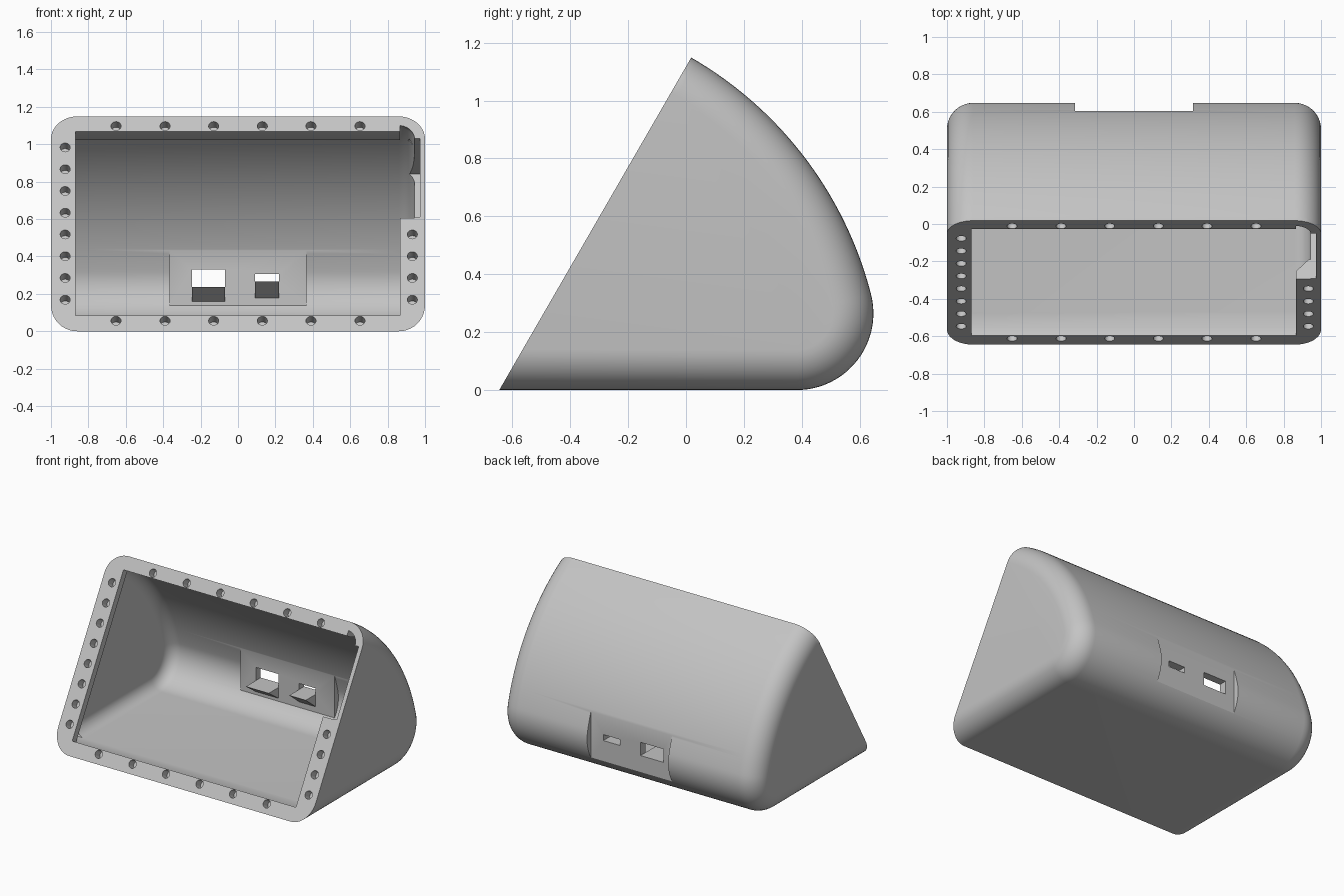
import bpy, bmesh
from math import sin, cos, pi, radians, sqrt
from mathutils import Matrix, Vector

if "Cube" in bpy.data.objects:
    bpy.data.objects.remove(bpy.data.objects["Cube"], do_unlink=True)

REACH = 1.326      # slanted front length and radius of the curved back
TOE = -0.645       # y of the lower front edge
HEEL = 0.265       # radius of the lower back edge
ROUND = 0.14       # radius of the end edges
WALL = 0.055
SLANT = Matrix.Translation((0, TOE, 0)) @ Matrix.Rotation(radians(60), 4, "X")
OUT = SLANT.to_3x3() @ Vector((0, 0, 1))
UP = SLANT.to_3x3() @ Vector((0, 1, 0))

grey = bpy.data.materials.new("light grey plastic")
grey.use_nodes = True
colour = (0.55, 0.55, 0.55, 1)
grey.diffuse_color = colour
grey.node_tree.nodes["Principled BSDF"].inputs["Base Color"].default_value = colour


def finish(name, bm):
    bmesh.ops.recalc_face_normals(bm, faces=bm.faces)
    mesh = bpy.data.meshes.new(name)
    bm.to_mesh(mesh)
    bm.free()
    mesh.materials.append(grey)
    ob = bpy.data.objects.new(name, mesh)
    bpy.context.collection.objects.link(ob)
    return ob


def loft(bm, rings):
    """Closed skin through rings of equal length, capped at both ends."""
    rows = [[bm.verts.new(p) for p in ring] for ring in rings]
    n = len(rows[0])
    for a, b in zip(rows, rows[1:]):
        for i in range(n):
            j = (i + 1) % n
            bm.faces.new((a[i], a[j], b[j], b[i]))
    bm.faces.new(rows[0][::-1])
    bm.faces.new(rows[-1])


def rect(x0, x1, y0, y1, z):
    return [(x0, y0, z), (x1, y0, z), (x1, y1, z), (x0, y1, z)]


def box(bm, x, y, z):
    loft(bm, [rect(*x, *y, h) for h in z])


def profile():
    """Side outline as (point, outward normal) pairs, open at the front."""
    yc = TOE + sqrt((REACH - HEEL) ** 2 - HEEL ** 2)
    meet = math_angle = Vector((yc - TOE, HEEL)).angle_signed(Vector((1, 0)))
    pts = [(Vector((-1, 0)), Vector((0, -1)))]
    for i in range(25):
        a = -pi / 2 + (meet + pi / 2) * i / 24
        n = Vector((cos(a), sin(a)))
        pts.append((Vector((yc, HEEL)) + n * HEEL, n))
    for i in range(1, 41):
        a = meet + (pi / 3 - meet) * i / 40
        n = Vector((cos(a), sin(a)))
        pts.append((Vector((TOE, 0)) + n * REACH, n))
    p, n = pts[-1]
    pts.append((p + Vector((-n.y, n.x)) * 0.4, n))
    return pts


def pod(inset, cuts):
    """Rounded body shrunk by inset, then trimmed by (point, normal) planes."""
    bm = bmesh.new()
    r = ROUND - inset
    stations = [(1 - ROUND + r * sin(a), inset + r * (1 - cos(a)))
                for a in [pi / 2 * i / 10 for i in range(11)]]
    stations = [(-x, d) for x, d in stations[::-1]] + stations
    outline = profile()
    loft(bm, [[(x, *(p - n * d)) for p, n in outline] for x, d in stations])
    for co, no in cuts:
        geom = bm.verts[:] + bm.edges[:] + bm.faces[:]
        cut = bmesh.ops.bisect_plane(bm, geom=geom, plane_co=co, plane_no=no,
                                     clear_outer=True)["geom_cut"]
        edges = [e for e in cut if isinstance(e, bmesh.types.BMEdge)]
        bmesh.ops.edgeloop_fill(bm, edges=edges)
    return bm


def subtract(target, cutter):
    cutter.hide_render = True
    mod = target.modifiers.new("cut", "BOOLEAN")
    mod.operation, mod.solver, mod.object = "DIFFERENCE", "EXACT", cutter
    bpy.context.view_layer.objects.active = target
    bpy.ops.object.modifier_apply(modifier=mod.name)
    bpy.data.objects.remove(cutter, do_unlink=True)


def slanted(bm):
    bmesh.ops.transform(bm, matrix=SLANT, verts=bm.verts)
    return bm


# Outer body and main cavity, keeping a thick pad behind the ports
toe = Vector((0, TOE, 0))
housing = finish("housing", pod(0, [(toe, OUT)]))
cavity = finish("cavity_cutter", pod(WALL, [(toe - OUT * 0.12, OUT)]))
pad = bmesh.new()
box(pad, (-0.365, 0.365), (0.55, 0.9), (-0.2, 0.8))
subtract(cavity, finish("pad_cutter", pad))
subtract(housing, cavity)

# Front opening with a lip that flares out behind
opening = bmesh.new()
loft(opening, [rect(-0.87, 0.867, 0.097, 1.234, 0.1),
               rect(-0.87, 0.867, 0.097, 1.234, -0.05),
               rect(-0.935, 0.935, 0.137, 1.25, -0.123)])
subtract(housing, finish("opening_cutter", slanted(opening)))

# Gap in the lip on the left side, and the shallow slot beside it
gap = pod(WALL + 0.001, [(toe + OUT * 0.1, OUT), (toe - OUT * 0.14, -OUT),
                         (toe + UP * 0.7, -UP), (Vector((0.865, 0, 0)), Vector((-1, 0, 0)))])
subtract(housing, finish("gap_cutter", gap))
slot = bmesh.new()
box(slot, (0.9, 0.972), (0.705, 1.19), (-0.38, 0.1))
subtract(housing, finish("slot_cutter", slanted(slot)))

# Flat recess on the back
recess = bmesh.new()
box(recess, (-0.315, 0.315), (0.605, 0.9), (-0.2, 0.8))
subtract(housing, finish("recess_cutter", recess))

# Port openings: x range, sill height, top height, foot of the shelf
PORTS = [((-0.247, -0.07), 0.237, 0.33, 0.16), ((0.09, 0.218), 0.265, 0.307, 0.178)]
ports = bmesh.new()
for x, sill, top, foot in PORTS:
    box(ports, x, (0.45, 0.75), (sill, top))
subtract(housing, finish("port_cutter", ports))

# Screw holes around the rim
screws = bmesh.new()
spots = [(x * side, s) for x in (0.13, 0.39, 0.652) for side in (-1, 1) for s in (0.065, 1.267)]
spots += [(-0.924, 0.195 + 0.1343 * i) for i in range(8)]
spots += [(0.932, 0.195 + 0.1343 * i) for i in range(4)]
for x, s in spots:
    bmesh.ops.create_cone(screws, cap_ends=True, segments=24, radius1=0.027, radius2=0.027,
                          depth=0.12, matrix=Matrix.Translation((x, s, 0)))
subtract(housing, finish("screw_cutter", slanted(screws)))

# Wedge shelves under the ports
shelves = []
for (x0, x1), sill, top, foot in PORTS:
    bm = bmesh.new()
    side = [(0.56, sill), (0.44, sill), (0.55, foot), (0.56, foot)]
    loft(bm, [[(x, y, z) for y, z in side] for x in (x0, x1)])
    shelves.append(finish("port_shelf", bm))

# Smooth curves, crisp edges
bpy.ops.object.select_all(action="DESELECT")
housing.select_set(True)
bpy.context.view_layer.objects.active = housing
bpy.ops.object.shade_smooth_by_angle(angle=radians(30))
